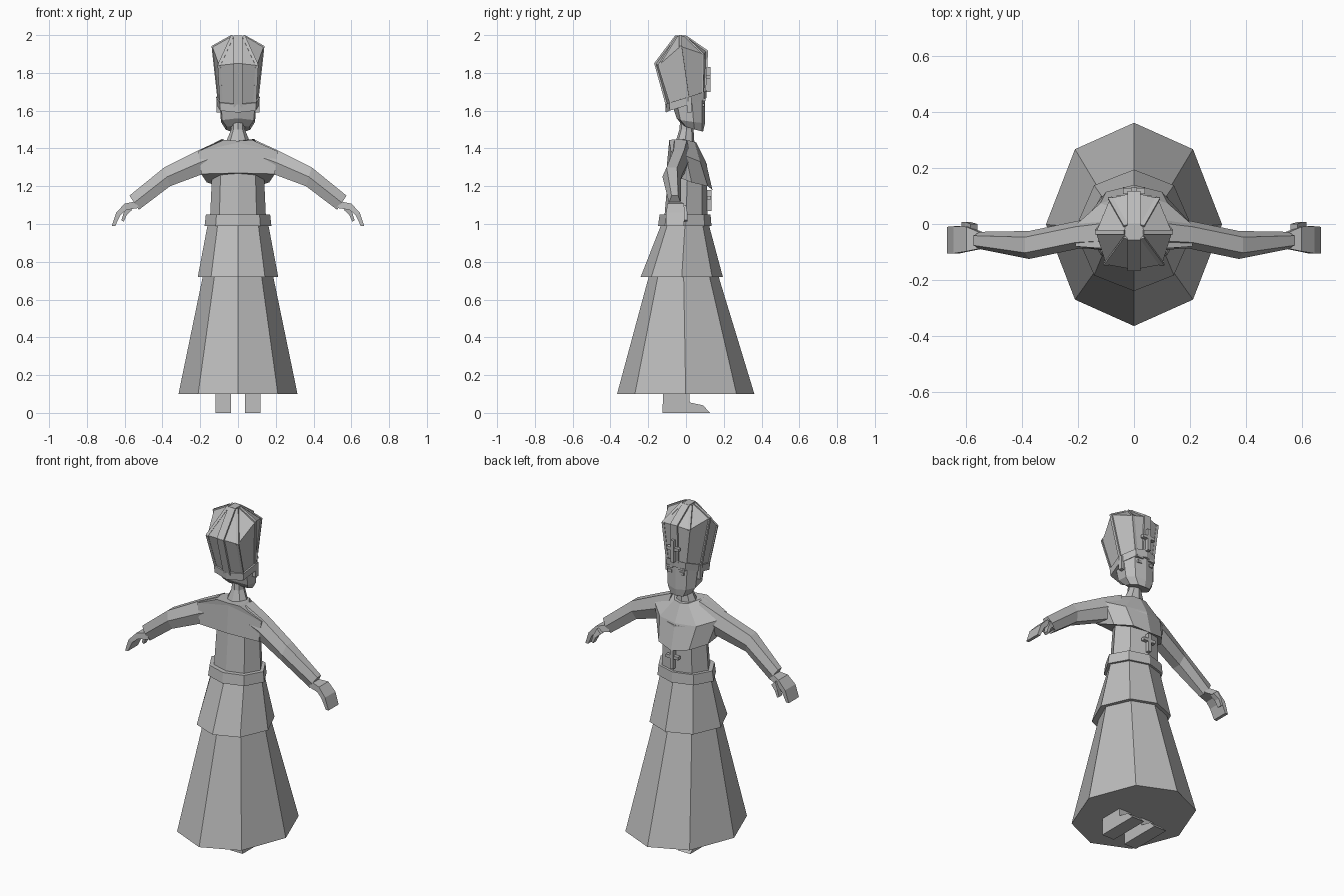
import bpy, bmesh, math
from mathutils import Vector, Matrix

if "Cube" in bpy.data.objects:
    bpy.data.objects.remove(bpy.data.objects["Cube"])

grey = bpy.data.materials.new("plain grey")
grey.diffuse_color = (0.5, 0.5, 0.5, 1)
grey.use_nodes = True
grey.node_tree.nodes["Principled BSDF"].inputs["Base Color"].default_value = grey.diffuse_color


def finish(name, bm):
    bmesh.ops.recalc_face_normals(bm, faces=bm.faces)
    me = bpy.data.meshes.new(name)
    bm.to_mesh(me)
    bm.free()
    me.materials.append(grey)
    ob = bpy.data.objects.new(name, me)
    bpy.context.collection.objects.link(ob)
    return ob


def loft(name, rings):
    """Skin closed rings of equal length and cap both ends."""
    bm = bmesh.new()
    vs = [[bm.verts.new(p) for p in r] for r in rings]
    n = len(vs[0])
    for a, b in zip(vs, vs[1:]):
        for i in range(n):
            j = (i + 1) % n
            bm.faces.new((a[i], a[j], b[j], b[i]))
    bm.faces.new(vs[0])
    bm.faces.new(vs[-1])
    return finish(name, bm)


def sym(half):
    """Full ring from its x >= 0 half, listed front centre to back centre."""
    return half + [(-x, y, z) for x, y, z in half[-2:0:-1]]


def octa(rx, yf, yb, z):
    """Eight-sided ring with corners on the axes."""
    c, r = (yf + yb) / 2, (yf - yb) / 2
    return sym([(0, yf, z), (.67 * rx, c + .74 * r, z), (rx, c, z),
                (.67 * rx, c - .74 * r, z), (0, yb, z)])


def box(name, lo, hi, tilt=0):
    lo, hi = Vector(lo), Vector(hi)
    bm = bmesh.new()
    bmesh.ops.create_cube(bm, size=1)
    m = Matrix.Translation((lo + hi) / 2) @ Matrix.Rotation(tilt, 4, 'X')
    bmesh.ops.transform(bm, matrix=m @ Matrix.Diagonal((*(hi - lo), 1)), verts=bm.verts)
    return finish(name, bm)


def rib(name, pts, across, width, thick):
    """Flat strip following a polyline, one box per segment."""
    bm = bmesh.new()
    for a, b in zip(pts, pts[1:]):
        a, b = Vector(a), Vector(b)
        d = (b - a).normalized()
        s = Vector(across)
        s = (s - d * s.dot(d)).normalized()
        m = Matrix((s, d, s.cross(d))).transposed().to_4x4()
        m.translation = (a + b) / 2
        m = m @ Matrix.Diagonal((width, (b - a).length + thick * .6, thick, 1))
        bmesh.ops.create_cube(bm, size=1, matrix=m)
    finish(name, bm)


# Robe, belt and torso
loft("lower_skirt", [octa(.315, .362, -.365, .10), octa(.185, .17, -.195, .73)])
loft("upper_skirt", [octa(.213, .195, -.24, .72), octa(.16, .12, -.13, 1.0)])
loft("belt", [octa(.177, .135, -.148, .99), octa(.17, .13, -.14, 1.05)])
loft("torso", [octa(.148, .115, -.115, 1.03), octa(.135, .11, -.09, 1.32)])

# Shoulder cape, dropping to a point on the chest
loft("cape", [
    sym([(0, .14, 1.18), (.10, .115, 1.20), (.165, .03, 1.22), (.195, -.085, 1.265), (0, -.105, 1.27)]),
    sym([(0, .105, 1.33), (.12, .075, 1.33), (.205, .0, 1.36), (.21, -.08, 1.385), (0, -.09, 1.43)]),
    sym([(0, .055, 1.43), (.045, .045, 1.435), (.085, -.02, 1.45), (.075, -.09, 1.445), (0, -.085, 1.44)])])

# Neck and collar
loft("neck", [octa(.07, .045, -.06, 1.42), octa(.036, .04, -.035, 1.50), octa(.036, .045, -.03, 1.56)])


def section(top, bot, yb, yf, n):
    """Arm cross-section: rectangle, or hexagon with pushed-out sides."""
    (xt, zt), (xb, zb) = top, bot
    m, q = (.22, .5) if n == 6 else (0, .5)
    w = yf - yb
    pts = [(xt, yb + m * w, zt), (xt, yf - m * w, zt)]
    if n == 6:
        pts.append(((xt + xb) / 2, yf, (zt + zb) / 2))
    pts += [(xb, yf - m * w, zb), (xb, yb + m * w, zb)]
    if n == 6:
        pts.append(((xt + xb) / 2, yb, (zt + zb) / 2))
    return pts


sleeve = [((.09, 1.445), (.13, 1.27), -.085, .03), ((.21, 1.39), (.185, 1.265), -.088, .012),
          ((.39, 1.30), (.36, 1.20), -.125, -.025), ((.575, 1.15), (.525, 1.075), -.09, -.028)]
hand = [((.54, 1.12), (.525, 1.085), -.085, -.035), ((.60, 1.108), (.59, 1.075), -.098, -.01),
        ((.645, 1.06), (.622, 1.048), -.105, -.008), ((.668, .99), (.65, .99), -.105, -.01)]
thumb = [((.585, 1.10), (.56, 1.075), -.03, .0), ((.605, 1.06), (.588, 1.05), -.025, .008),
         ((.617, 1.02), (.605, 1.012), -.02, .008)]
for name, secs, n in (("sleeve", sleeve, 6), ("hand", hand, 4), ("thumb", thumb, 4)):
    for side, s in (("right", 1), ("left", -1)):
        loft(f"{side}_{name}", [[(s * x, y, z) for x, y, z in section(*c, n)] for c in secs])

# Feet: side profile extruded across x
foot = [(-.125, 0), (.128, 0), (.09, .04), (.02, .055), (.015, .25), (-.115, .25)]
for side, s in (("right", 1), ("left", -1)):
    loft(f"{side}_foot", [[(s * x, y, z) for y, z in foot] for x in (.037, .118)])

# Head
loft("head", [
    sym([(0, .09, 1.488), (.04, .085, 1.49), (.065, .045, 1.50), (.06, .0, 1.515), (0, -.02, 1.525)]),
    sym([(0, .1, 1.53), (.06, .085, 1.535), (.09, .04, 1.54), (.085, -.03, 1.55), (0, -.05, 1.56)]),
    sym([(0, .1, 1.69), (.068, .085, 1.69), (.1, .03, 1.67), (.088, -.05, 1.65), (0, -.075, 1.64)])])

# Ears, brows and eyes
for side, s in (("right", 1), ("left", -1)):
    def pair(a, b):
        return sorted((s * a, s * b))
    for name, xs, ys, zs in (("ear", (.085, .113), (.005, .03), (1.59, 1.67)),
                             ("brow", (.018, .062), (.085, .102), (1.652, 1.664)),
                             ("eye", (.025, .052), (.085, .098), (1.622, 1.638))):
        x0, x1 = pair(*xs)
        box(f"{side}_{name}", (x0, ys[0], zs[0]), (x1, ys[1], zs[1]))

# Tall hat, wider at the top, tipped backwards
base = [(0, .1, 1.695), (.06, .088, 1.688), (.105, .01, 1.66), (.088, -.08, 1.63), (0, -.1, 1.62)]
rim = [(0, .112, 1.915), (.085, .092, 1.90), (.136, -.03, 1.94), (.1, -.145, 1.84), (0, -.163, 1.85)]
crown = [(0, .0, 1.993), (.03, -.005, 1.993), (.036, -.03, 1.996), (.03, -.05, 1.993), (0, -.055, 1.993)]
loft("hat", [sym(base), sym(rim), sym(crown)])

# Hat band and raised ribs
loft("hat_band", [sym([(x * k, y * k, z + dz) for x, y, z in base])
                  for k, dz in ((1.07, -.03), (1.1, .012))])
rib("hat_centre_rib", [base[4], rim[4], crown[4], crown[0], rim[0], base[0]], (1, 0, 0), .045, .01)
for side, s in (("right", 1), ("left", -1)):
    for name, i in (("front", 1), ("side", 2), ("back", 3)):
        pts = [(s * x, y, z) for x, y, z in (base[i], rim[i], crown[i])]
        rib(f"{side}_{name}_hat_rib", pts, (0, 1, 0) if i == 2 else (1, 0, 0), .016, .008)

# Crosses on the hat and chest
for name, y, z, h in (("hat_cross", .118, 1.765, .065), ("chest_cross", .122, 1.125, .055)):
    box(name + "_upright", (-.01, y - .012, z - h), (.01, y + .012, z + h))
    box(name + "_bar", (-.04, y - .011, z + .005), (.04, y + .011, z + .023))
